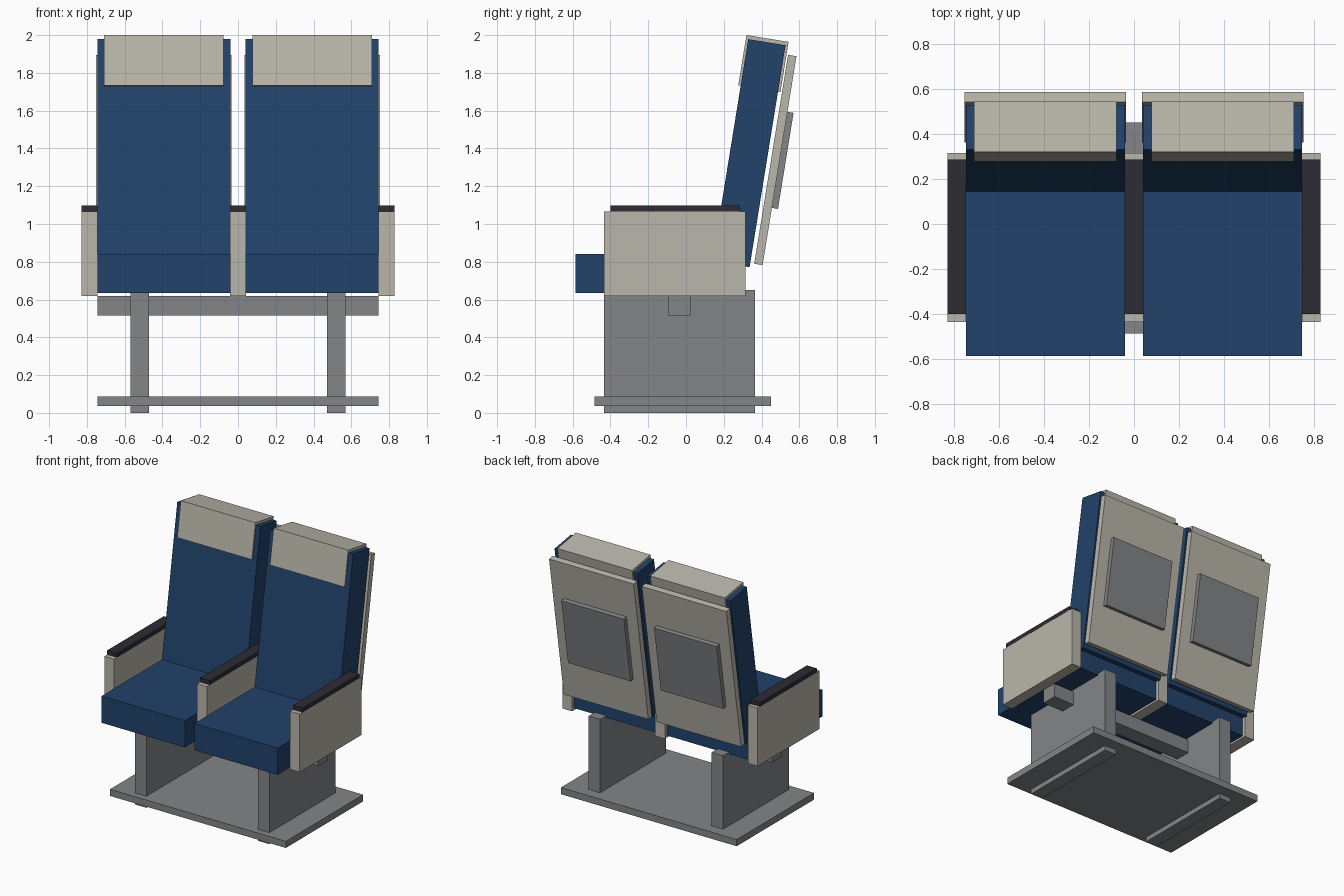
import bpy, bmesh, math
from mathutils import Matrix

if "Cube" in bpy.data.objects:
    bpy.data.objects.remove(bpy.data.objects["Cube"])

LEAN = math.radians(-9.2)  # backrest recline


def material(name, rgb):
    m = bpy.data.materials.new(name)
    m.diffuse_color = (*rgb, 1)
    m.use_nodes = True
    m.node_tree.nodes["Principled BSDF"].inputs["Base Color"].default_value = m.diffuse_color
    return m


BLUE = material("blue fabric", (0.0155, 0.054, 0.145))
BEIGE = material("beige plastic", (0.49, 0.468, 0.405))
GREY = material("grey metal", (0.23, 0.235, 0.245))
DARK = material("dark padding", (0.027, 0.025, 0.034))


def box(name, centre, size, mat, lean=0.0):
    bm = bmesh.new()
    bmesh.ops.create_cube(bm, size=1, matrix=Matrix.Diagonal((*size, 1)))
    mesh = bpy.data.meshes.new(name)
    bm.to_mesh(mesh)
    bm.free()
    mesh.materials.append(mat)
    ob = bpy.data.objects.new(name, mesh)
    ob.location = centre
    ob.rotation_euler.x = lean
    bpy.context.collection.objects.link(ob)
    return ob


def span(name, x, y, z, mat):
    lo_hi = (x, y, z)
    return box(name, [(a + b) / 2 for a, b in lo_hi], [b - a for a, b in lo_hi], mat)


# Base: floor plate, cross beam
span("floor_plate", (-0.745, 0.745), (-0.485, 0.45), (0.037, 0.088), GREY)
span("cross_beam", (-0.745, 0.745), (-0.095, 0.025), (0.515, 0.62), GREY)

for side, s in (("left", -1), ("right", 1)):
    cx = s * 0.393
    # Slab leg running through the floor plate
    box(side + "_leg", (s * 0.521, -0.035, 0.325), (0.098, 0.8, 0.65), GREY)
    # Seat cushion
    box(side + "_seat", (cx, -0.1475, 0.7375), (0.704, 0.875, 0.205), BLUE)
    # Reclined back parts
    box(side + "_backrest", (cx, 0.333, 1.375), (0.704, 0.2, 1.19), BLUE, LEAN)
    box(side + "_headrest_cover", (cx, 0.41, 1.849), (0.632, 0.226, 0.27), BEIGE, LEAN)
    box(side + "_back_shell", (cx, 0.473, 1.339), (0.716, 0.045, 1.12), BEIGE, LEAN)
    box(side + "_back_panel", (cx, 0.511, 1.337), (0.53, 0.035, 0.515), GREY, LEAN)

# Armrests: two outer and one shared in the middle
for name, cx in (("left", -0.786), ("middle", 0.0), ("right", 0.786)):
    box(name + "_armrest", (cx, -0.06, 0.8425), (0.083, 0.75, 0.445), BEIGE)
    box(name + "_armrest_pad", (cx, -0.0575, 1.081), (0.084, 0.685, 0.032), DARK)
